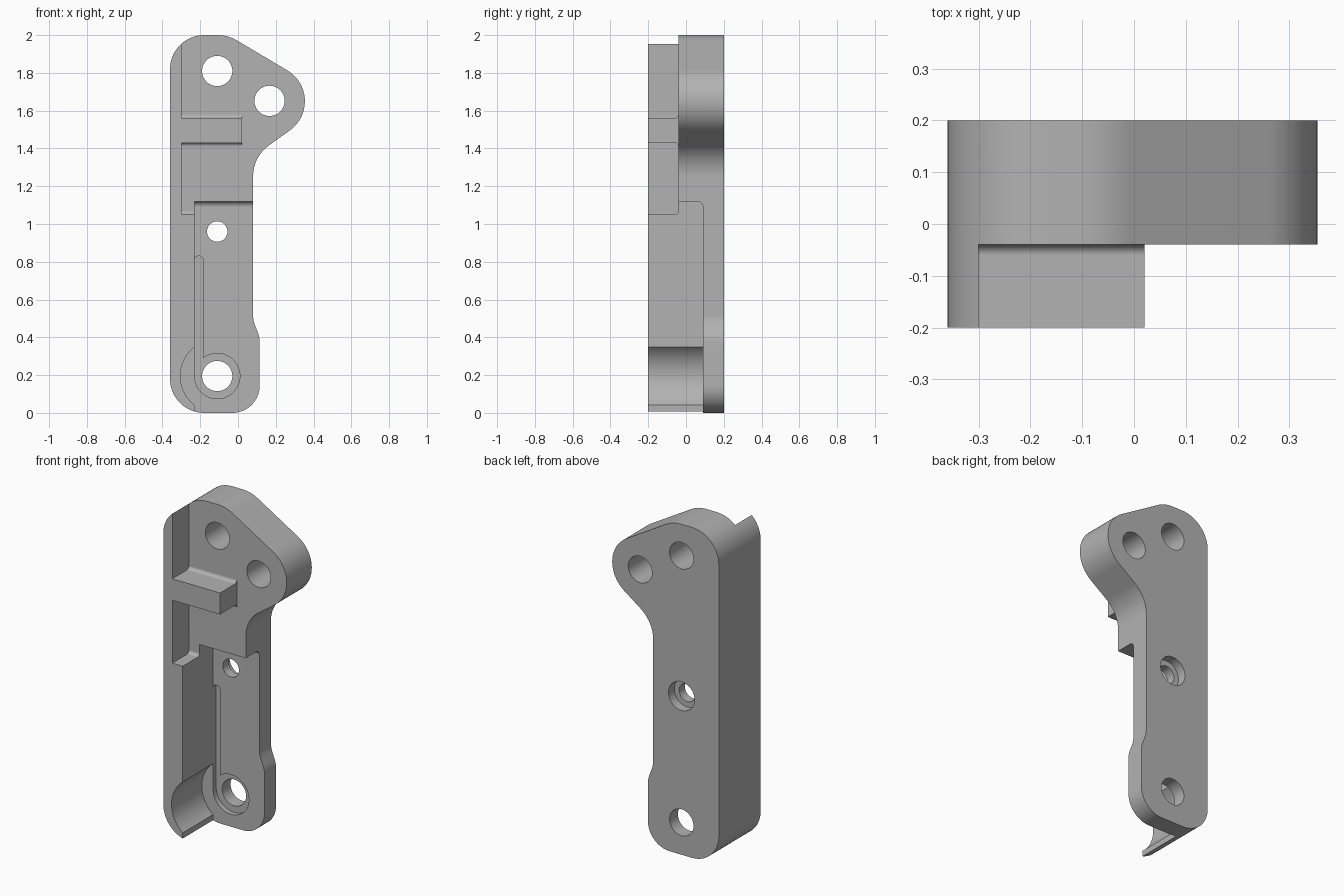
import bpy, bmesh, math
from mathutils import Vector

cube = bpy.data.objects.get("Cube")
if cube:
    bpy.data.objects.remove(cube, do_unlink=True)

grey = bpy.data.materials.new("plain grey")
grey.use_nodes = True
grey.diffuse_color = (0.45, 0.45, 0.45, 1)
grey.node_tree.nodes["Principled BSDF"].inputs["Base Color"].default_value = (0.45, 0.45, 0.45, 1)


def rounded(corners):
    """Turn (u, v, radius) corners into an outline with filleted corners."""
    out = []
    for i, (u, v, r) in enumerate(corners):
        p = Vector((u, v))
        if r == 0:
            out.append(p)
            continue
        a = (Vector(corners[i - 1][:2]) - p).normalized()
        b = (Vector(corners[(i + 1) % len(corners)][:2]) - p).normalized()
        half = a.angle(b) / 2
        centre = p + (a + b).normalized() * (r / math.sin(half))
        start = p + a * (r / math.tan(half)) - centre
        end = p + b * (r / math.tan(half)) - centre
        sweep = math.atan2(start.x * end.y - start.y * end.x, start.dot(end))
        steps = max(3, round(abs(sweep) / math.radians(6)))
        for k in range(steps + 1):
            t = sweep * k / steps
            c, s = math.cos(t), math.sin(t)
            out.append(centre + Vector((start.x * c - start.y * s, start.x * s + start.y * c)))
    return out


def prism(name, outline, lo, hi, axis="y", back_round=0):
    """Extrude an outline along y (outline in x,z) or along x (outline in y,z)."""
    place = (lambda p, d: (p.x, d, p.y)) if axis == "y" else (lambda p, d: (d, p.x, p.y))
    bm = bmesh.new()
    near = [bm.verts.new(place(p, lo)) for p in outline]
    far = [bm.verts.new(place(p, hi)) for p in outline]
    bm.faces.new(near)
    cap = bm.faces.new(far[::-1])
    n = len(outline)
    for i in range(n):
        j = (i + 1) % n
        bm.faces.new((near[j], near[i], far[i], far[j]))
    if back_round:
        bmesh.ops.bevel(bm, geom=list(cap.edges), offset=back_round, offset_type="OFFSET",
                        segments=8, profile=0.5, affect="EDGES", clamp_overlap=False)
    bmesh.ops.recalc_face_normals(bm, faces=bm.faces)
    mesh = bpy.data.meshes.new(name)
    bm.to_mesh(mesh)
    bm.free()
    obj = bpy.data.objects.new(name, mesh)
    bpy.context.collection.objects.link(obj)
    mesh.materials.append(grey)
    return obj


def box(u0, u1, v0, v1, r=(0, 0, 0, 0)):
    """Rectangle outline; radii go counter-clockwise from the lower left."""
    return rounded([(u0, v0, r[0]), (u1, v0, r[1]), (u1, v1, r[2]), (u0, v1, r[3])])


def circle(u, v, r, n=64):
    return [Vector((u + r * math.cos(k * math.tau / n), v + r * math.sin(k * math.tau / n)))
            for k in range(n)]


# Bracket body: arm with a side lobe, rounded along its back edge
body = prism("bracket_body", rounded([
    (-0.36, 0, 0.18), (0.115, 0, 0.145), (0.115, 0.40, 0.15), (0.08, 0.49, 0.15),
    (0.08, 1.356, 0.2), (0.511, 1.665, 0.19), (-0.053, 2, 0.19), (-0.36, 2, 0.18),
]), -0.2, 0.2, back_round=0.06)

FRONT, OUT = -0.5, 0.6
fil = 0.02
hole_x, foot_z = -0.11, 0.195
cutters = [
    # Upper pockets on both sides of the cross bar, then its free end
    prism("pocket_above_bar", box(FRONT, -0.04, 1.56, 2.2, (0, fil, 0, 0)), -0.30, OUT, "x"),
    prism("pocket_below_bar", box(FRONT, -0.04, 1.05, 1.43, (0, fil, fil, 0)), -0.30, OUT, "x"),
    prism("bar_end_cut", box(0.02, OUT, 1.38, 1.6), FRONT, -0.04),
    # Deep lower pocket and its round foot
    prism("lower_pocket", box(FRONT, 0.09, -0.2, 1.12, (0, 0, 0.03, 0)), -0.23, OUT, "x"),
    prism("foot_pocket", circle(hole_x, foot_z, 0.195), FRONT, 0.09),
    # Shallow channel running into the recess around the foot hole
    prism("channel", box(-0.23, -0.185, foot_z, 0.83, (0, 0, 0.02, 0.02)), FRONT, 0.12),
    prism("foot_recess", circle(hole_x, foot_z, 0.12), FRONT, 0.12),
    # Bolt holes, the middle one counterbored from the back
    prism("foot_hole", circle(hole_x, foot_z, 0.08), FRONT, OUT),
    prism("middle_hole", circle(hole_x, 0.96, 0.054), FRONT, OUT),
    prism("middle_counterbore", circle(hole_x, 0.96, 0.087), 0.145, OUT),
    prism("top_hole", circle(hole_x, 1.81, 0.08), FRONT, OUT),
    prism("lobe_hole", circle(0.167, 1.652, 0.08), FRONT, OUT),
]

bpy.context.view_layer.objects.active = body
for cutter in cutters:
    cutter.hide_render = True
    mod = body.modifiers.new("cut", "BOOLEAN")
    mod.operation, mod.solver, mod.object = "DIFFERENCE", "EXACT", cutter
    bpy.ops.object.modifier_apply(modifier=mod.name)
    bpy.data.objects.remove(cutter, do_unlink=True)

# Smooth fillets with crisp edges and flat large faces
bpy.ops.object.select_all(action="DESELECT")
body.select_set(True)
bpy.ops.object.shade_smooth_by_angle(angle=math.radians(30))
weighted = body.modifiers.new("even_shading", "WEIGHTED_NORMAL")
weighted.keep_sharp = True
